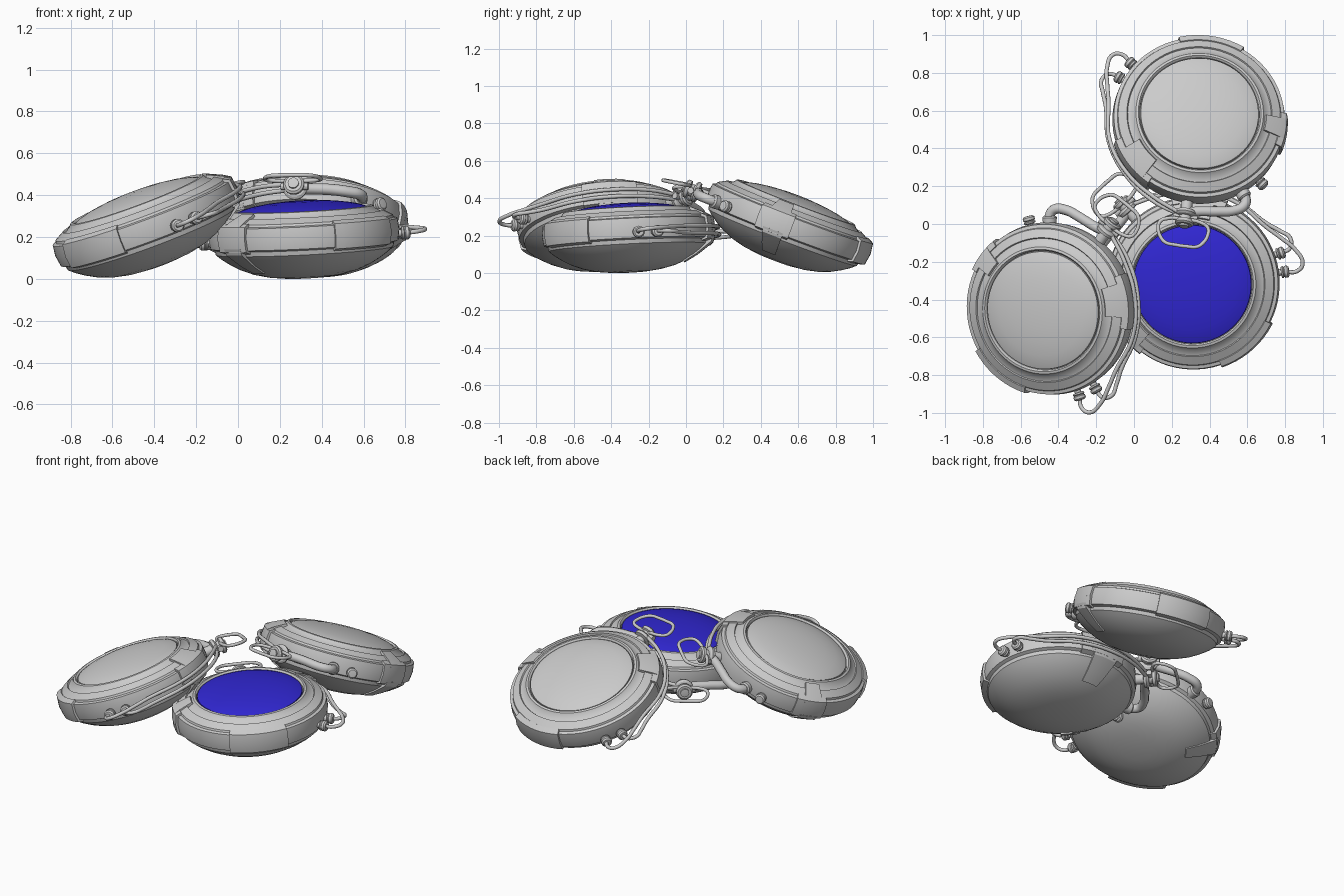
import bpy, bmesh, math
from mathutils import Matrix, Vector

if "Cube" in bpy.data.objects:
    bpy.data.objects.remove(bpy.data.objects["Cube"])

BLUE = bpy.data.materials.new("blue_glass")
BLUE.diffuse_color = (0.03, 0.02, 0.65, 1)
BLUE.use_nodes = True
BLUE.node_tree.nodes["Principled BSDF"].inputs["Base Color"].default_value = BLUE.diffuse_color


def polar(deg, r, z=0.0):
    a = math.radians(deg)
    return Vector((r * math.cos(a), r * math.sin(a), z))


def finish(name, bm, M, angle=25, mat=None):
    bmesh.ops.remove_doubles(bm, verts=bm.verts, dist=1e-5)
    bmesh.ops.recalc_face_normals(bm, faces=bm.faces)
    me = bpy.data.meshes.new(name)
    bm.to_mesh(me)
    bm.free()
    me.shade_smooth()
    me.set_sharp_from_angle(angle=math.radians(angle))
    if mat:
        me.materials.append(mat)
    ob = bpy.data.objects.new(name, me)
    bpy.context.collection.objects.link(ob)
    ob.matrix_world = M


def lathe(name, prof, M, a0=0, a1=360, steps=72, loop=False, mat=None):
    """Revolve (r, z) points about local z; partial sweeps get end caps."""
    bm = bmesh.new()
    rows = [[bm.verts.new(polar(a0 + (a1 - a0) * i / steps, r, z)) for r, z in prof]
            for i in range(steps + 1)]
    n = len(prof)
    for A, B in zip(rows, rows[1:]):
        for j in range(n if loop else n - 1):
            k = (j + 1) % n
            bm.faces.new((A[j], B[j], B[k], A[k]))
    if loop and a1 - a0 < 360:
        bm.faces.new(rows[0])
        bm.faces.new(rows[-1])
    bmesh.ops.dissolve_degenerate(bm, dist=1e-6, edges=bm.edges)
    finish(name, bm, M, mat=mat)


def tube(name, pts, radius, M, cyclic=False):
    cu = bpy.data.curves.new(name, 'CURVE')
    cu.dimensions = '3D'
    cu.bevel_depth = radius
    cu.bevel_resolution = 3
    cu.resolution_u = 6
    cu.use_fill_caps = True
    sp = cu.splines.new('BEZIER')
    sp.bezier_points.add(len(pts) - 1)
    for b, p in zip(sp.bezier_points, pts):
        b.co = p
        b.handle_left_type = b.handle_right_type = 'AUTO'
    sp.use_cyclic_u = cyclic
    ob = bpy.data.objects.new(name, cu)
    bpy.context.collection.objects.link(ob)
    ob.matrix_world = M


def outward(deg, r, z=0.0):
    """Frame whose z axis points radially out of the rim."""
    return (Matrix.Translation(polar(deg, r, z)) @ Matrix.Rotation(math.radians(deg), 4, 'Z')
            @ Matrix.Rotation(math.pi / 2, 4, 'Y'))


BODY = [(0, -.19), (.10, -.187), (.18, -.177), (.25, -.16), (.31, -.136),
        (.36, -.108), (.40, -.08), (.425, -.058), (.43, -.036), (.45, -.028),
        (.458, .025), (.452, .077), (.434, .082), (.43, .094), (.385, .119), (.38, .111),
        (.372, .114), (.348, .13), (.338, .143), (.325, .146), (.318, .138), (.316, .12), (0, .12)]
LID = [(.314, .12), (.312, .138), (.29, .147), (.24, .160), (.17, .171), (.09, .178), (0, .18)]
RIM_PLATE = [(.42, -.035), (.43, -.046), (.463, -.036), (.472, .025), (.464, .085), (.432, .1), (.42, .085)]
TOP_STRAP = [(.42, -.02), (.463, -.036), (.472, .025), (.464, .085), (.432, .105), (.355, .141),
             (.345, .125), (.42, .08)]
LOW_STRAP = [(.43, -.02), (.468, -.02), (.457, -.05), (.37, -.112), (.30, -.150), (.29, -.132), (.36, -.095)]
SCREW = [(0, -.05), (.018, -.05), (.018, .0), (.03, .002), (.032, .01), (.026, .015), (.032, .02),
         (.032, .034), (.024, .042), (0, .044)]
SWIVEL = [(0, -.09), (.03, -.09), (.03, -.04), (.054, -.036), (.058, -.02), (.048, -.01),
          (.034, -.006), (.034, .012), (.048, .016), (.05, .034), (.04, .042), (.026, .042),
          (.026, .052), (0, .055)]


def pod(tag, centre, normal, turn, lid_mat=None):
    tilt = Vector((0, 0, 1)).rotation_difference(Vector(normal).normalized()).to_matrix().to_4x4()
    M = Matrix.Translation(centre) @ tilt @ Matrix.Rotation(math.radians(turn), 4, 'Z')
    lathe(tag + "_body", BODY, M)
    lathe(tag + "_domed_lid", LID, M, mat=lid_mat)

    # raised armour plates and straps around the rim
    lathe(tag + "_rim_plate", RIM_PLATE, M, -84, -40, 9, True)
    for i, (a, b, c, d) in enumerate([(-164, -140, -158, -144), (54, 91, 62, 86)]):
        lathe(f"{tag}_strap_plate_{i}", RIM_PLATE, M, a, b, 7, True)
        lathe(f"{tag}_top_strap_{i}", TOP_STRAP, M, c, d, 5, True)
    lathe(tag + "_low_strap", LOW_STRAP, M, -158, -144, 5, True)
    lathe(tag + "_low_strap_back", LOW_STRAP, M, 64, 84, 5, True)

    # knurled screws on the rim and the tube bolt
    for i, a in enumerate((-6, 6)):
        lathe(f"{tag}_screw_{i}", SCREW, M @ outward(a, .468), steps=16)
    lathe(tag + "_tube_bolt", SCREW, M @ outward(171, .46), steps=20)

    # wires looping from the screws along the rim to the swivel
    tube(tag + "_wire_upper", [polar(-6, .49), polar(-6.5, .55, .005), polar(-3, .588, .01),
         polar(5, .57, .015), polar(14, .525, .02), polar(24, .49, .025), polar(50, .486, .028),
         polar(75, .486, .03), polar(98, .498, .03), polar(114, .525, .02)], .011, M)
    tube(tag + "_wire_lower", [polar(6, .49), polar(7, .545), polar(12, .565, -.005),
         polar(18, .535, -.01), polar(26, .50, -.012), polar(50, .488, -.012),
         polar(75, .488, -.01), polar(98, .505, -.01), polar(116, .53, -.01)], .011, M)

    # thick tube from the swivel back into the rim
    tube(tag + "_thick_tube", [polar(119, .515), polar(128, .505, .005), polar(138, .515, .005),
         polar(147, .53), polar(154, .525), polar(157, .49), polar(157, .44)], .027, M)
    lathe(tag + "_tube_collar", [(0, -.03), (.036, -.03), (.038, .012), (.03, .02), (0, .02)],
          M @ outward(157, .47), steps=20)

    # swivel knob with side lugs and the D-shaped pull ring
    S = M @ outward(119, .545)
    lathe(tag + "_swivel", SWIVEL, S, steps=24)
    lathe(tag + "_swivel_pin", [(0, -.065), (.017, -.065), (.017, .065), (0, .065)],
          S @ Matrix.Rotation(math.pi / 2, 4, 'X'), steps=14)
    R = (M @ Matrix.Rotation(math.radians(119), 4, 'Z') @ Matrix.Translation((.562, 0, .022))
         @ Matrix.Rotation(math.radians(10), 4, 'Y'))
    half = [(0, .03), (.008, .09), (.03, .128), (.07, .132), (.115, .112), (.138, .085), (.144, .03)]
    ring = [(x, y, 0) for x, y in half] + [(x, -y, 0) for x, y in reversed(half)]
    tube(tag + "_pull_ring", ring, .010, R, cyclic=True)


pod("front_pod", (.315, -.312, .193), (-.05, -.05, 1), 13, BLUE)
pod("left_pod", (-.435, -.445, .245), (-.35, -.09, .94), -66.5)
pod("rear_pod", (.342, .537, .245), (.04, .36, .94), 143)
